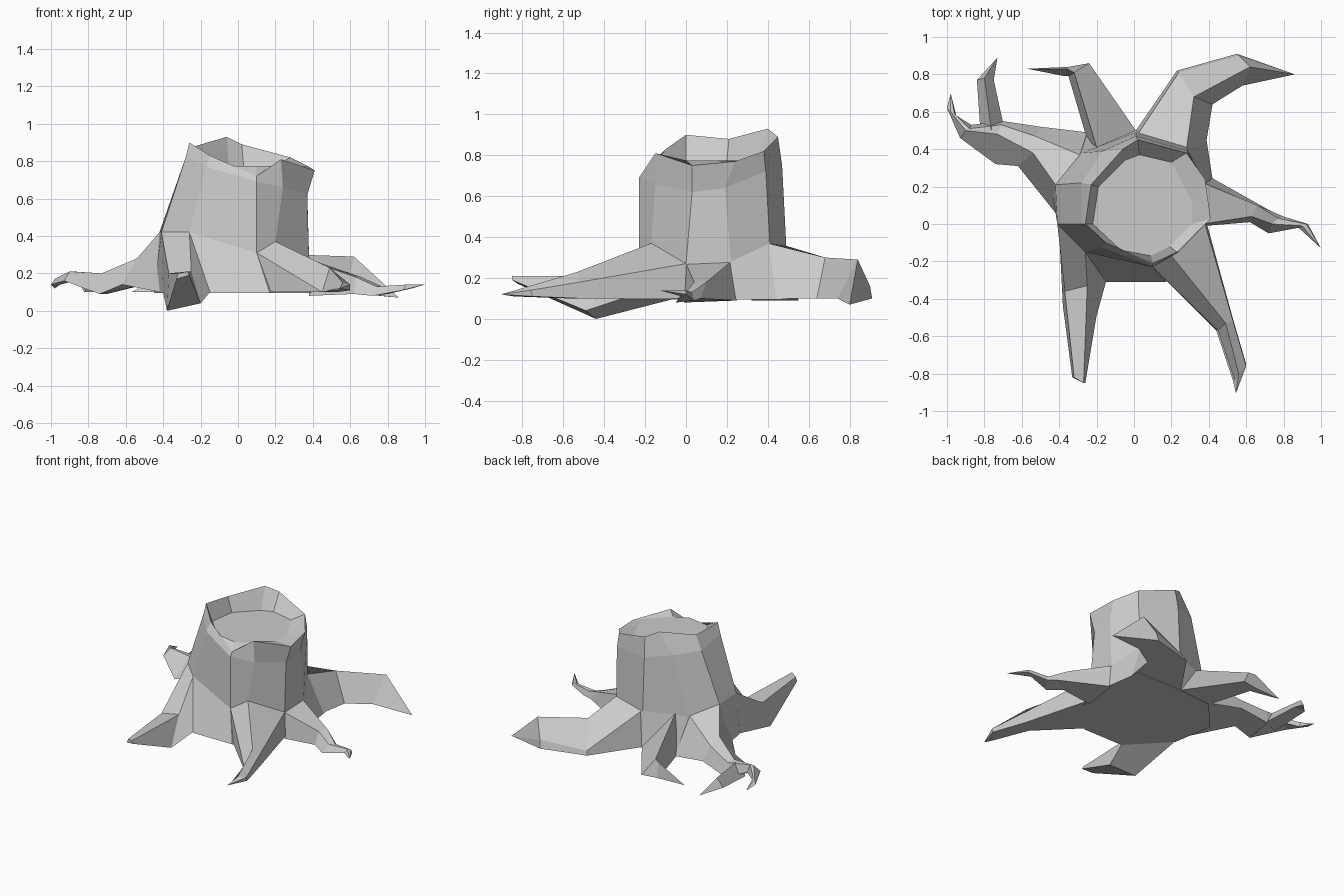
import bpy
import bmesh

cube = bpy.data.objects.get("Cube")
if cube:
    bpy.data.objects.remove(cube, do_unlink=True)

# Single flat colour
bark = bpy.data.materials.new("bark_grey")
bark.use_nodes = True
GREY = (0.6, 0.6, 0.6, 1.0)
bark.diffuse_color = GREY
bark.node_tree.nodes["Principled BSDF"].inputs["Base Color"].default_value = GREY


def finish(bm, name):
    """Turn a bmesh into a flat-shaded object."""
    bmesh.ops.recalc_face_normals(bm, faces=bm.faces)
    mesh = bpy.data.meshes.new(name)
    bm.to_mesh(mesh)
    bm.free()
    mesh.materials.append(bark)
    obj = bpy.data.objects.new(name, mesh)
    bpy.context.collection.objects.link(obj)
    return obj


def bridge(bm, lower, upper):
    """Join two vertex loops of equal length with quads."""
    count = len(lower)
    for i in range(count):
        j = (i + 1) % count
        bm.faces.new((lower[i], lower[j], upper[j], upper[i]))


def loft(name, sections, tip=None):
    """Skin closed sections in order, ending in a cap or a pointed tip."""
    bm = bmesh.new()
    loops = [[bm.verts.new(p) for p in section] for section in sections]
    for lower, upper in zip(loops, loops[1:]):
        bridge(bm, lower, upper)
    bm.faces.new(loops[0])
    last = loops[-1]
    if tip:
        point = bm.verts.new(tip)
        for i in range(len(last)):
            bm.faces.new((last[i], last[(i + 1) % len(last)], point))
    else:
        bm.faces.new(last)
    return finish(bm, name)


def ridge(left, *tops, right, low=0.1):
    """Root section: two ground corners with one or more raised points between."""
    return [(*left, low), *tops, (*right, low)]


# Trunk: matching rings, anticlockwise from the model's right side
ground = [(-.4, -.05), (-.15, -.31), (.17, -.31), (.38, -.08), (.39, 0),
          (.42, .24), (.38, .5), (.01, .5), (-.25, .48), (-.45, .25)]
flare = [(-.41, 0, .42), (-.26, -.15, .42), (.1, -.23, .31), (.2, -.17, .37),
         (.38, 0, .27), (.38, .22, .28), (.28, .41, .37), (.01, .49, .36),
         (-.28, .38, .36), (-.42, .21, .42)]
shoulder = [(-.28, 0, .82), (-.17, -.13, .77), (.1, -.23, .69), (.24, -.15, .66),
            (.37, .03, .62), (.37, .19, .64), (.29, .39, .72), (.01, .47, .75),
            (-.17, .39, .78), (-.28, .22, .78)]
rim = [(-.26, 0, .9), (-.15, -.1, .83), (.1, -.21, .72), (.23, -.15, .81),
       (.41, .03, .75), (.38, .24, .77), (.28, .38, .82), (.02, .45, .89),
       (-.06, .4, .93), (-.23, .21, .88)]
heart = [(-.22, 0), (-.07, -.14), (.09, -.17), (.19, -.12), (.31, .0),
         (.31, .12), (.2, .33), (.03, .37), (-.05, .34), (-.19, .2)]

GROUND_HEIGHT = 0.095
CUT_HEIGHT = 0.775
loft("stump_trunk", [
    [(x, y, GROUND_HEIGHT) for x, y in ground],
    flare, shoulder, rim,
    [(x, y, CUT_HEIGHT) for x, y in heart],
])

# Back left root, bending outward
loft("back_left_root", [
    ridge((.01, .5), (.02, .48, .36), (.28, .4, .37), right=(.38, .4)),
    ridge((.23, .82), (.24, .81, .13), (.32, .68, .3), right=(.42, .64)),
    ridge((.55, .91), (.56, .9, .16), (.62, .84, .29), right=(.58, .74)),
], tip=(.86, .8, .07))

# Back right root, hooking sideways
loft("back_right_root", [
    ridge((-.25, .45), (-.2, .41, .37), right=(.01, .5)),
    ridge((-.35, .79), (-.32, .81, .22), right=(-.24, .86)),
    ridge((-.37, .79), (-.36, .83, .21), right=(-.35, .84)),
], tip=(-.57, .83, .1))

# Right root with a forked end
loft("right_root", [
    ridge((-.42, .06), (-.42, .21, .42), (-.29, .37, .36), right=(-.25, .49)),
    ridge((-.62, .31), (-.54, .38, .28), (-.53, .47, .24), right=(-.5, .52), low=.14),
    ridge((-.74, .32), (-.73, .48, .2), (-.71, .53, .19), right=(-.7, .55), low=.09),
    ridge((-.93, .46), (-.9, .5, .21), (-.88, .51, .21), right=(-.87, .53), low=.16),
    ridge((-1, .62), (-.98, .6, .17), (-.96, .59, .17), right=(-.95, .58), low=.14),
], tip=(-.98, .7, .12))

loft("right_root_fork", [
    ridge((-.82, .48), (-.76, .48, .2), right=(-.7, .54)),
    ridge((-.84, .77), (-.8, .78, .2), right=(-.75, .77), low=.13),
], tip=(-.73, .89, .09))

# Front right root, flat topped with its tip lifted off the ground
loft("front_right_root", [
    [(-.4, -.05, .1), (-.41, 0, .42), (-.26, -.15, .42), (-.15, -.31, .1)],
    [(-.38, -.44, 0), (-.37, -.36, .2), (-.25, -.33, .21), (-.2, -.49, .04)],
    [(-.33, -.82, .17), (-.32, -.82, .2), (-.27, -.85, .21), (-.26, -.85, .19)],
])

# Front left root, long and broad topped
loft("front_left_root", [
    ridge((.17, -.3), (.1, -.23, .31), (.2, -.17, .37), (.38, 0, .27), right=(.39, 0)),
    ridge((.44, -.57), (.45, -.57, .1), (.49, -.53, .23), (.53, -.52, .18),
          right=(.53, -.51)),
    ridge((.53, -.84), (.54, -.84, .12), (.56, -.8, .15), (.6, -.76, .14),
          right=(.6, -.75), low=.11),
], tip=(.545, -.905, .12))

# Left root, with a wide shoulder and a small kink
loft("left_root", [
    [(.38, -.01, .08), (.37, 0, .27), (.37, .22, .28), (.41, .25, .09)],
    [(.62, .01, .09), (.63, .04, .18), (.66, .1, .18), (.73, .07, .1)],
    [(.72, -.05, .08), (.74, 0, .13), (.77, .03, .13), (.8, .04, .09)],
    [(.88, -.02, .11), (.9, -.01, .14), (.92, 0, .14), (.93, 0, .12)],
], tip=(1, -.13, .14))
